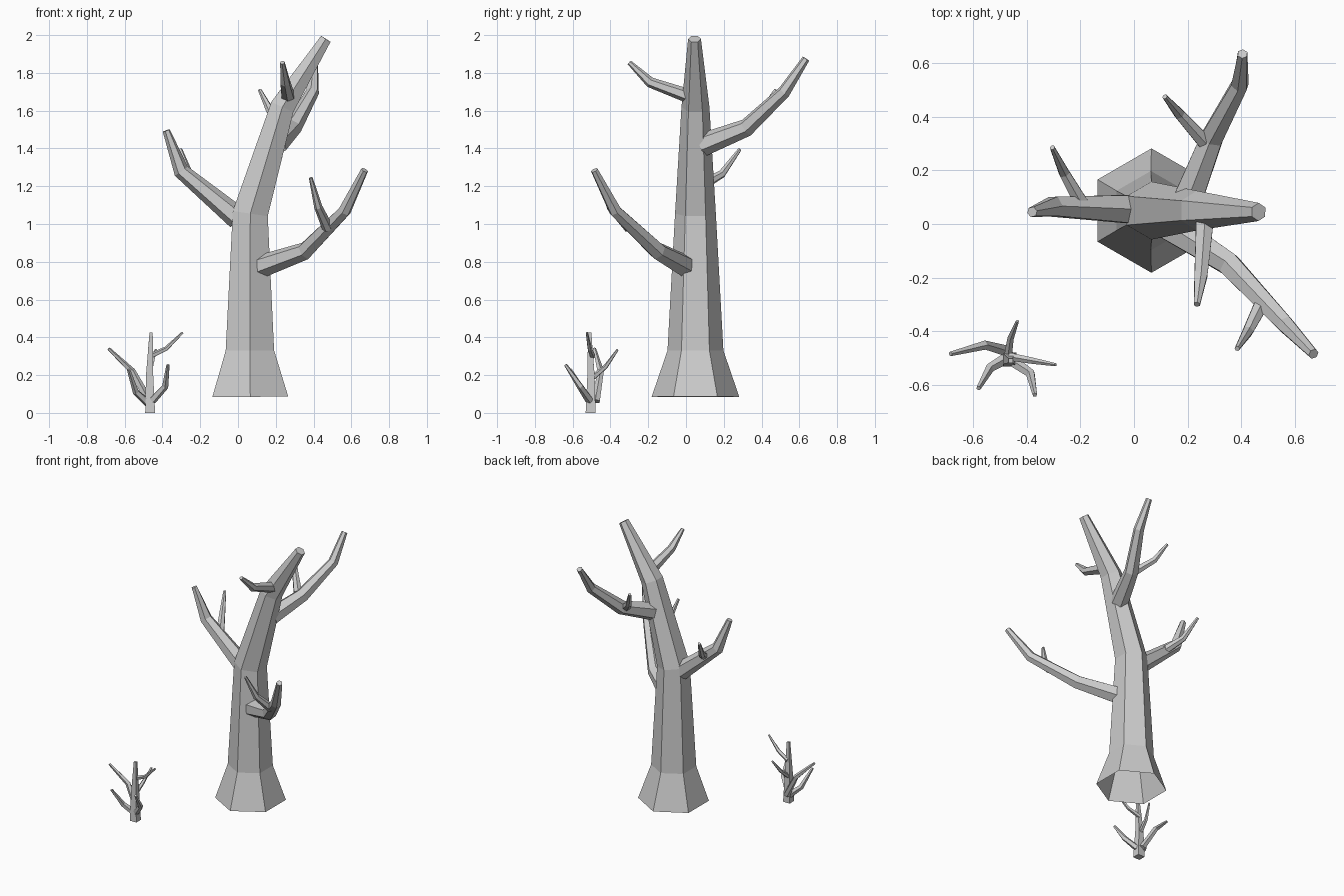
import bpy, bmesh, math
from mathutils import Vector

if "Cube" in bpy.data.objects:
    bpy.data.objects.remove(bpy.data.objects["Cube"], do_unlink=True)

bark = bpy.data.materials.new("grey_bark")
bark.use_nodes = True
COLOUR = (0.6, 0.6, 0.6, 1)
bark.diffuse_color = COLOUR
bark.node_tree.nodes["Principled BSDF"].inputs["Base Color"].default_value = COLOUR


def limb(name, path, radii, sides=6, ref=(0, 0, 1), open_base=False):
    """Tapered faceted tube whose rings are mitred along the path."""
    pts = [Vector(p) for p in path]
    steps = [(b - a).normalized() for a, b in zip(pts, pts[1:])]
    bm = bmesh.new()
    rings = []
    for i, (p, r) in enumerate(zip(pts, radii)):
        before, after = steps[max(i - 1, 0)], steps[min(i, len(steps) - 1)]
        t = (before + after).normalized()
        u = Vector(ref)
        u = (u - t * u.dot(t)).normalized()
        v = t.cross(u)
        rings.append([bm.verts.new(p + r * (u * math.cos(a) + v * math.sin(a)))
                      for a in (math.tau * k / sides for k in range(sides))])
    for lo, hi in zip(rings, rings[1:]):
        for k in range(sides):
            n = (k + 1) % sides
            bm.faces.new((lo[k], lo[n], hi[n], hi[k]))
    bm.faces.new(rings[-1])
    if not open_base:
        bm.faces.new(rings[0][::-1])
    mesh = bpy.data.meshes.new(name)
    bm.to_mesh(mesh)
    bm.free()
    mesh.materials.append(bark)
    obj = bpy.data.objects.new(name, mesh)
    bpy.context.collection.objects.link(obj)
    return obj


# Large tree: flared hexagonal trunk, open underneath
limb("trunk",
     [(0.065, 0.05, 0.085), (0.063, 0.05, 0.33), (0.065, 0.05, 1.055),
      (0.235, 0.05, 1.62), (0.465, 0.045, 1.98)],
     [0.232, 0.148, 0.108, 0.074, 0.034], ref=(0, 1, 0), open_base=True)

# Main branches
BRANCH = [0.062, 0.048, 0.035, 0.02]
limb("front_left_branch",
     [(0.12, 0.0, 0.775), (0.355, -0.15, 0.857), (0.565, -0.375, 1.07),
      (0.67, -0.485, 1.285)], BRANCH)
limb("back_branch",
     [(0.2, 0.09, 1.42), (0.29, 0.32, 1.51), (0.395, 0.52, 1.7),
      (0.405, 0.635, 1.875)], BRANCH)
limb("right_branch",
     [(0.0, 0.055, 1.03), (-0.3, 0.065, 1.28), (-0.38, 0.045, 1.495)],
     [0.062, 0.042, 0.02])
limb("top_front_branch",
     [(0.265, 0.02, 1.675), (0.25, -0.19, 1.75), (0.235, -0.3, 1.855)],
     [0.038, 0.028, 0.013])

# Twigs growing from the branches
TWIG = [0.03, 0.022, 0.01]
limb("front_left_twig",
     [(0.475, -0.3, 0.98), (0.425, -0.4, 1.09), (0.385, -0.465, 1.245)], TWIG)
limb("back_twig",
     [(0.26, 0.31, 1.52), (0.17, 0.41, 1.6), (0.115, 0.475, 1.71)], TWIG)
limb("right_twig",
     [(-0.195, 0.075, 1.2), (-0.26, 0.19, 1.265), (-0.305, 0.285, 1.395)], TWIG)

# Sapling: square trunk and five thin branches
limb("sapling_trunk",
     [(-0.465, -0.505, 0), (-0.468, -0.503, 0.2), (-0.46, -0.51, 0.425)],
     [0.037, 0.027, 0.012], sides=4, ref=(1, 1, 0))
SHOOT = [0.022, 0.018, 0.009]
shoots = {
    "right": [(-0.47, -0.475, 0.06), (-0.56, -0.452, 0.22), (-0.685, -0.485, 0.34)],
    "front_right": [(-0.475, -0.5, 0.05), (-0.54, -0.54, 0.11), (-0.58, -0.613, 0.23)],
    "front_left": [(-0.455, -0.51, 0.065), (-0.385, -0.56, 0.14), (-0.37, -0.638, 0.255)],
    "left": [(-0.465, -0.495, 0.3), (-0.38, -0.51, 0.34), (-0.293, -0.525, 0.425)],
    "back": [(-0.47, -0.49, 0.19), (-0.46, -0.425, 0.245), (-0.435, -0.362, 0.335)],
}
for side, path in shoots.items():
    thin = 0.7 if path[0][2] > 0.15 else 1.0
    limb("sapling_" + side + "_branch", path, [r * thin for r in SHOOT], sides=5)
